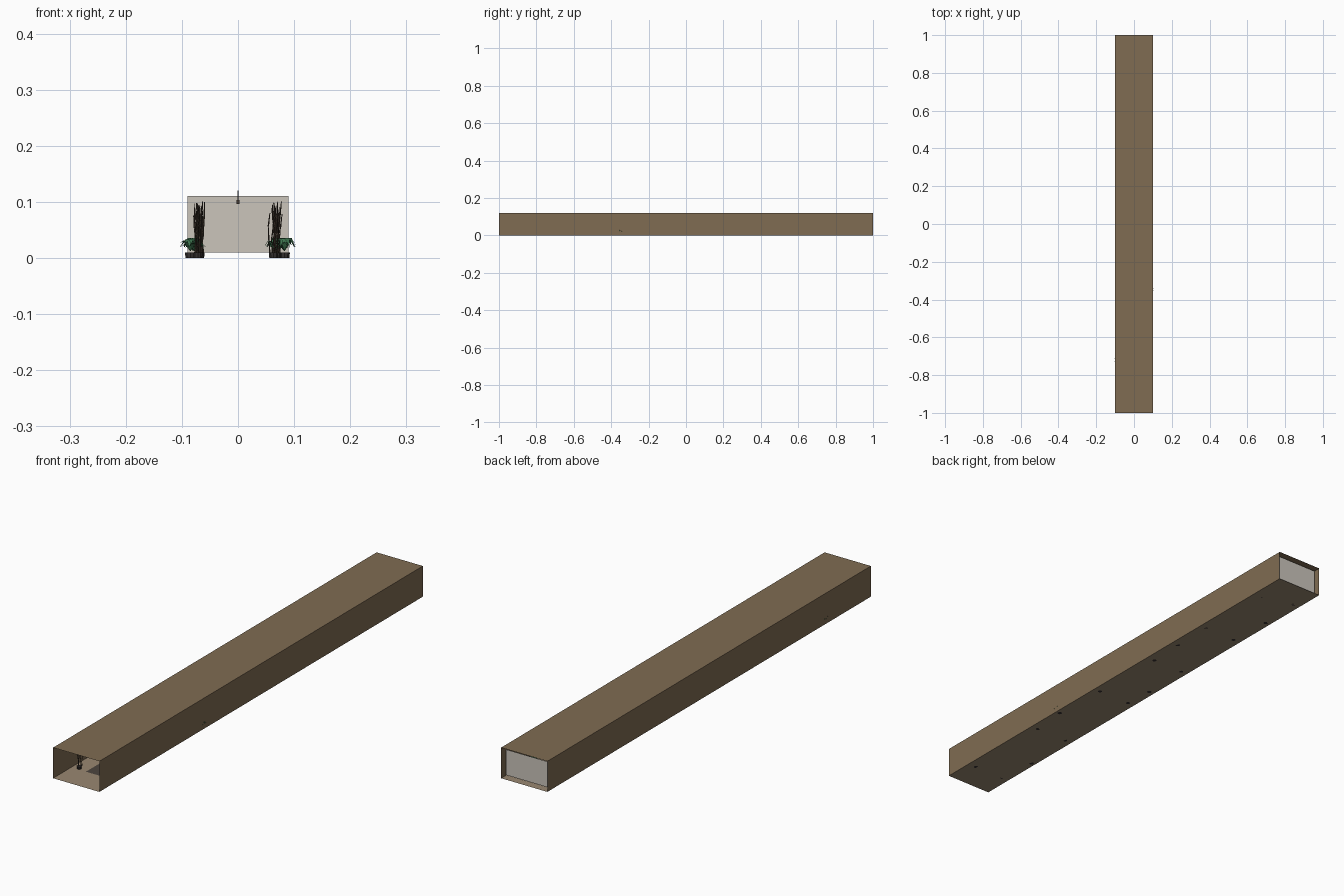
import bpy, bmesh, math, random
from mathutils import Vector, Matrix

if "Cube" in bpy.data.objects:
    bpy.data.objects.remove(bpy.data.objects["Cube"])

random.seed(4)

def mat(name, rgb):
    m = bpy.data.materials.new(name)
    m.diffuse_color = (*rgb, 1)
    m.use_nodes = True
    m.node_tree.nodes["Principled BSDF"].inputs["Base Color"].default_value = m.diffuse_color
    return m

WALL = mat("brown wall", (0.215, 0.15, 0.085))
FLOOR = mat("tan floor", (0.32, 0.245, 0.165))
PANEL = mat("pale grey panel", (0.60, 0.56, 0.50))
RUG = mat("dark runner", (0.075, 0.06, 0.05))
LEAF = mat("green leaf", (0.045, 0.17, 0.075))
STEM = mat("dark stem", (0.06, 0.042, 0.03))
POT = mat("charcoal pot", (0.035, 0.03, 0.03))

def finish(bm, name, material):
    me = bpy.data.meshes.new(name)
    bm.to_mesh(me)
    bm.free()
    me.materials.append(material)
    ob = bpy.data.objects.new(name, me)
    bpy.context.collection.objects.link(ob)
    return ob

def sheet(name, material, origin, u, v):
    """Flat sheet spanned by vectors u and v from origin."""
    bm = bmesh.new()
    o, u, v = Vector(origin), Vector(u), Vector(v)
    bm.faces.new([bm.verts.new(p) for p in (o, o + u, o + u + v, o + v)])
    return finish(bm, name, material)

def rod(bm, a, b, r1, r2, sides):
    """Tapered cylinder between two points."""
    a, b = Vector(a), Vector(b)
    d = b - a
    m = Matrix.Translation((a + b) / 2) @ d.to_track_quat('Z', 'Y').to_matrix().to_4x4()
    bmesh.ops.create_cone(bm, cap_ends=True, segments=sides, radius1=r1, radius2=r2,
                          depth=d.length, matrix=m)

# corridor shell: thin sheets, open at both ends
W, L, H = 0.1, 1.0, 0.12
sheet("floor", FLOOR, (-W, -L, 0), (2 * W, 0, 0), (0, 2 * L, 0))
sheet("ceiling", WALL, (-W, -L, H), (0, 2 * L, 0), (2 * W, 0, 0))
sheet("left_wall", WALL, (-W, -L, 0), (0, 2 * L, 0), (0, 0, H))
sheet("right_wall", WALL, (W, -L, 0), (0, 2 * L, 0), (0, 0, H))
sheet("end_panel", PANEL, (-0.09, 0.985, 0.01), (0.18, 0, 0), (0, 0, 0.1))
sheet("floor_runner", RUG, (-0.035, -0.89, 0.001), (0.07, 0, 0), (0, 1.78, 0))

# hanging lamps
for y in (-0.6, 0.0, 0.6):
    bm = bmesh.new()
    rod(bm, (0, y, 0.1), (0, y, H), 0.0006, 0.0006, 6)
    bmesh.ops.create_cube(bm, size=1, matrix=Matrix.Translation((0, y, 0.1)) @ Matrix.Diagonal((0.006, 0.006, 0.007, 1)))
    finish(bm, "hanging_lamp", STEM)

# potted leafy plants
def leafy_plant(x, y, reach):
    bm = bmesh.new()
    rod(bm, (x, y, 0), (x, y, 0.01), 0.009, 0.01, 10)
    finish(bm, "plant_pot", POT)
    bm = bmesh.new()
    for i in range(16):
        a = i * 2.4
        d = Vector((math.cos(a), math.sin(a), 0))
        side = Vector((-d.y, d.x, 0)) * 0.005
        r = reach * random.uniform(0.75, 1)
        base = Vector((x, y, 0.012))
        mid = base + d * r * 0.55 + Vector((0, 0, random.uniform(0.012, 0.024)))
        tip = base + d * r + Vector((0, 0, random.uniform(0.005, 0.016)))
        b, l, rr, t = (bm.verts.new(p) for p in (base, mid + side, mid - side, tip))
        bm.faces.new((b, rr, l))
        bm.faces.new((l, rr, t))
    finish(bm, "plant_leaves", LEAF)

for x, y in ((-0.085, -0.72), (-0.078, 0.0), (-0.08, 0.7),
             (0.083, -0.35), (0.072, 0.35), (0.066, 0.85)):
    leafy_plant(x, y, 0.022)

# clumps of tall crooked stems along both sides
for s in (-1, 1):
    for y in (-0.88, -0.5, -0.12, 0.2, 0.52, 0.88):
        bm = bmesh.new()
        cx = s * random.uniform(0.062, 0.074)
        for i in range(4):
            p = Vector((cx + random.uniform(-0.007, 0.007), y + random.uniform(-0.012, 0.012), 0.008))
            top = random.uniform(0.075, 0.102)
            for k in range(3):
                q = p + Vector((random.uniform(-0.003, 0.003), random.uniform(-0.004, 0.004), (top - 0.008) / 3))
                rod(bm, p, q, 0.0014, 0.0008, 5)
                p = q
        finish(bm, "tall_stems", STEM)
        bm = bmesh.new()
        rod(bm, (cx, y, 0), (cx, y, 0.01), 0.008, 0.009, 10)
        finish(bm, "stem_pot", POT)
